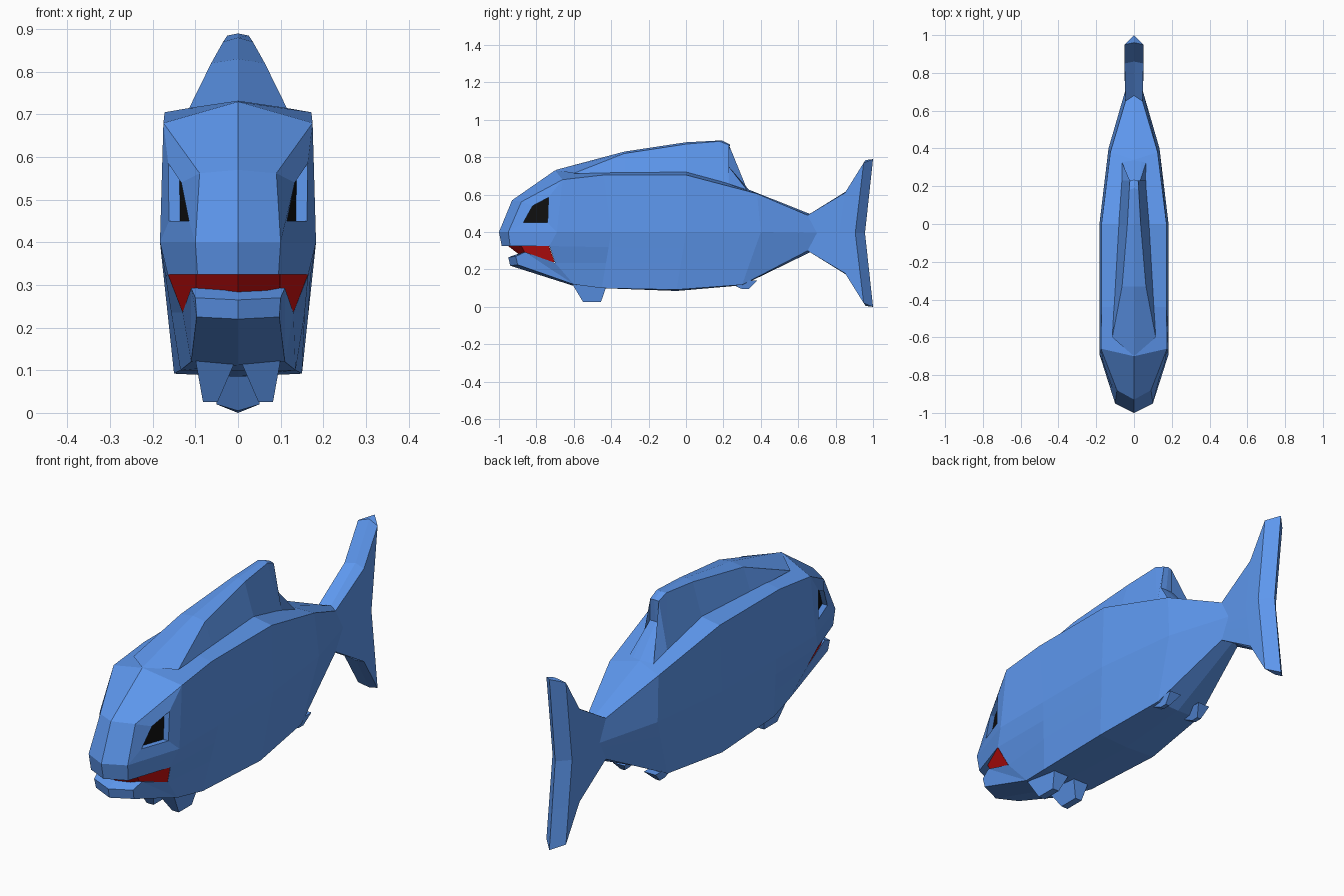
import bpy, bmesh
from mathutils import Vector

if "Cube" in bpy.data.objects:
    bpy.data.objects.remove(bpy.data.objects["Cube"])


def material(name, rgb):
    m = bpy.data.materials.new(name)
    m.diffuse_color = (*rgb, 1)
    m.use_nodes = True
    m.node_tree.nodes["Principled BSDF"].inputs["Base Color"].default_value = m.diffuse_color
    return m


BLUE = material("blue", (0.11, 0.31, 0.85))
RED = material("red", (0.6, 0.005, 0.005))
BLACK = material("black", (0.005, 0.005, 0.005))


def build(name, faces, mat):
    """Make a flat-shaded object from half-side faces, mirrored across x."""
    bm = bmesh.new()
    for f in faces:
        bm.faces.new([bm.verts.new(p) for p in f])
        bm.faces.new([bm.verts.new((-p[0], p[1], p[2])) for p in reversed(f)])
    bmesh.ops.remove_doubles(bm, verts=bm.verts, dist=1e-4)
    bmesh.ops.recalc_face_normals(bm, faces=bm.faces)
    me = bpy.data.meshes.new(name)
    bm.to_mesh(me)
    bm.free()
    me.materials.append(mat)
    ob = bpy.data.objects.new(name, me)
    bpy.context.collection.objects.link(ob)


def loft(rings):
    return [(a[i], a[i + 1], b[i + 1], b[i])
            for a, b in zip(rings, rings[1:]) for i in range(len(a) - 1)]


def prism(a, b):
    n = len(a)
    return [a, b] + [(a[i], a[(i + 1) % n], b[(i + 1) % n], b[i]) for i in range(n)]


def ring(top, shoulder, side, belly, keel):
    """Half section with two extra points down the flank."""
    m, e = Vector(side), Vector(belly)
    return [top, shoulder, side, tuple(m.lerp(e, 0.27)), tuple(m.lerp(e, 0.55)), belly, keel]


def tail_ring(top, shoulder, side):
    flip = lambda p: (p[0], p[1], 0.79 - p[2])
    return ring(top, shoulder, side, flip(shoulder), flip(top))


# Body sections from behind the mouth to the tail's trailing edge
J, E, K = (.13, -.70, .235), (.11, -.6, .12), (0, -.6, .112)
cheek = [(0, -.7, .73), (.175, -.66, .68), (.183, -.69, .4), (.165, -.73, .325), J, E, K]
faces = loft([
    cheek,
    ring((0, -.44, .735), (.172, -.44, .705), (.183, -.4, .4), (.135, -.45, .1), (0, -.45, .1)),
    ring((0, 0, .735), (.172, 0, .705), (.183, 0, .4), (.15, -.05, .092), (0, -.05, .085)),
    ring((0, .34, .625), (.125, .38, .605), (.135, .4, .4), (.115, .3, .118), (0, .3, .115)),
    tail_ring((0, .68, .49), (.045, .65, .49), (.048, .7, .395)),
    tail_ring((0, .86, .62), (.05, .85, .61), (.05, .82, .395)),
    tail_ring((0, .96, .785), (.05, .95, .77), (.05, .905, .395)),
    tail_ring((0, 1, .79), (0, 1, .79), (0, .957, .395)),
])

# Upper head, leaving the eye panel open
nose = [(0, -.93, .57), (.09, -.88, .562), (.1, -.95, .4), (.095, -.94, .325)]
tip, lip, palate = (0, -1, .4), (0, -.985, .325), (0, -.73, .325)
head = loft([nose, cheek[:4]])
quad = [nose[1], cheek[1], cheek[2], nose[2]]
faces += [head[0], head[2],
          (nose[0], nose[1], nose[2], tip), (tip, nose[2], nose[3], lip),
          (nose[3], cheek[3], palate, lip),
          (cheek[3], J, (0, -.7, .235), palate)]

# Eye sockets
def eye_outline(depth):
    return [(.115 + .36 * (y + .87) - depth, y, z)
            for y, z in ((-.82, .54), (-.735, .585), (-.74, .45), (-.87, .45))]

rim, floor = eye_outline(0), eye_outline(.026)
for i in range(4):
    k = (i + 1) % 4
    faces += [(quad[i], quad[k], rim[k], rim[i]), (rim[i], rim[k], floor[k], floor[i])]

# Lower jaw
tc, tr, br, bc = (0, -.95, .265), (.1, -.91, .27), (.097, -.9, .225), (0, -.94, .22)
tcb, trb = (0, -.88, .29), (.11, -.86, .293)
faces += [(tc, tr, br, bc), (tc, tr, trb, tcb), (tr, br, E, trb), (trb, E, J),
          (br, E, K, bc), (tcb, trb, J, (0, -.7, .235))]
build("body", faces, BLUE)

# Eyes and mouth lining
build("eyes", prism(floor, eye_outline(.045)), BLACK)
build("mouth", loft([
    [(0, -.95, .3245), (.098, -.88, .3245), (.164, -.732, .3245), (0, -.732, .3245)],
    [(0, -.88, .27), (.098, -.85, .27), (.131, -.702, .238), (0, -.702, .238)]]), RED)

# Dorsal fin: crest, ridge edge and base of each section
build("dorsal_fin", loft([
    [(0, -.7, .731), (.115, -.6, .714), (.115, -.6, .714)],
    [(0, -.33, .83), (.063, -.33, .82), (.1, -.33, .714)],
    [(0, 0, .88), (.035, 0, .87), (.082, 0, .714)],
    [(0, .19, .89), (.025, .18, .885), (.065, .23, .645)],
    [(0, .235, .868), (.022, .23, .865), (.065, .23, .645)],
    [(0, .22, .76), (.03, .22, .76), (.065, .33, .62)],
    [(0, .34, .622), (.04, .335, .62), (.065, .33, .62)]]), BLUE)

# Paired belly fins
def belly_fin(name, top, bottom):
    def rect(x0, x1, y0, y1, z):
        return [(x0, y0, z), (x1, y0, z), (x1, y1, z), (x0, y1, z)]
    build(name, prism(rect(*top), rect(*bottom)), BLUE)

belly_fin("pelvic_fins", (.005, .1, -.61, -.42, .125), (.048, .082, -.55, -.455, .025))
belly_fin("anal_fins", (.05, .11, .2, .38, .14), (.08, .1, .3, .335, .095))
